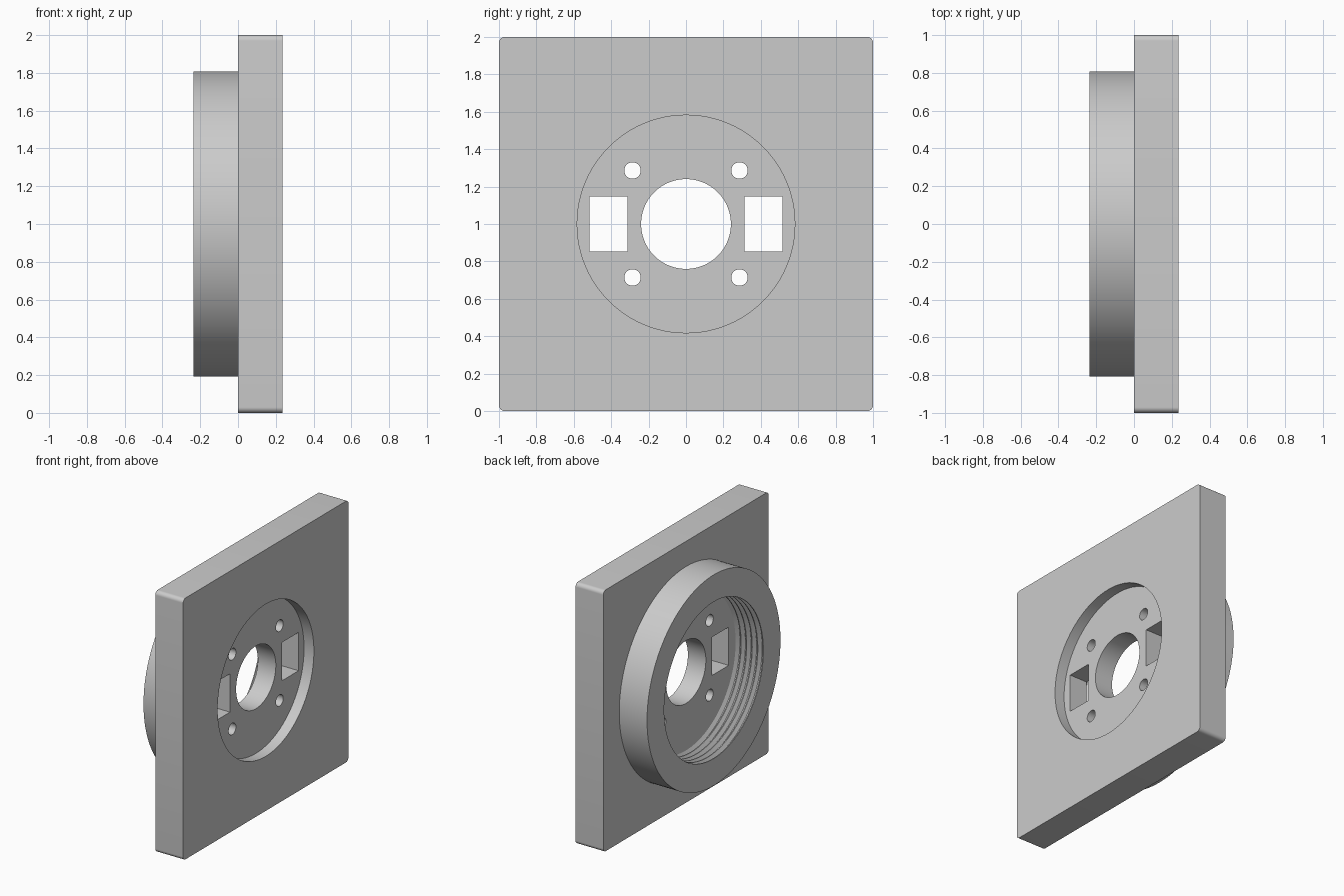
import bpy, bmesh, math

if "Cube" in bpy.data.objects:
    bpy.data.objects.remove(bpy.data.objects["Cube"])

grey = bpy.data.materials.new("light grey")
grey.diffuse_color = (0.6, 0.6, 0.6, 1)
grey.use_nodes = True
grey.node_tree.nodes["Principled BSDF"].inputs["Base Color"].default_value = grey.diffuse_color


def make_object(name, bm):
    bmesh.ops.recalc_face_normals(bm, faces=bm.faces)
    mesh = bpy.data.meshes.new(name)
    bm.to_mesh(mesh)
    bm.free()
    mesh.materials.append(grey)
    ob = bpy.data.objects.new(name, mesh)
    bpy.context.collection.objects.link(ob)
    return ob


def prism(name, outline, x0, x1):
    """Extrude a (y, z) outline along x."""
    bm = bmesh.new()
    face = bm.faces.new([bm.verts.new((x0, y, z)) for y, z in outline])
    ext = bmesh.ops.extrude_face_region(bm, geom=[face])
    moved = [v for v in ext["geom"] if isinstance(v, bmesh.types.BMVert)]
    bmesh.ops.translate(bm, verts=moved, vec=(x1 - x0, 0, 0))
    return make_object(name, bm)


def circle(r, y=0, z=1, n=96):
    return [(y + r * math.cos(2 * math.pi * i / n),
             z + r * math.sin(2 * math.pi * i / n)) for i in range(n)]


def rectangle(y, z, w, h, r=0, steps=8):
    """Rectangle with optional rounded corners."""
    pts = []
    for k, (sy, sz) in enumerate([(1, 1), (-1, 1), (-1, -1), (1, -1)]):
        cy, cz = y + sy * (w / 2 - r), z + sz * (h / 2 - r)
        for i in range(steps + 1 if r else 1):
            a = math.pi / 2 * (k + i / steps)
            pts.append((cy + r * math.cos(a), cz + r * math.sin(a)))
    return pts


def shade(ob):
    bpy.ops.object.select_all(action="DESELECT")
    ob.select_set(True)
    bpy.context.view_layer.objects.active = ob
    bpy.ops.object.shade_smooth_by_angle(angle=math.radians(25))


# Square plate with rounded corners
T = 0.235
plate = prism("plate", rectangle(0, 1, 2, 2, 0.03), 0, T)

# Round recess, centre bore, side windows and screw holes
cutters = [prism("recess_cutter", circle(0.582), 0.152, 0.4),
           prism("bore_cutter", circle(0.24), -0.2, 0.4)]
for sy in (-1, 1):
    cutters.append(prism("window_cutter", rectangle(sy * 0.415, 1, 0.202, 0.293), -0.2, 0.4))
    for sz in (-1, 1):
        cutters.append(prism("screw_cutter", circle(0.044, sy * 0.286, 1 + sz * 0.286, 32), -0.2, 0.4))

bpy.context.view_layer.objects.active = plate
for c in cutters:
    mod = plate.modifiers.new("cut", "BOOLEAN")
    mod.operation, mod.solver, mod.object = "DIFFERENCE", "EXACT", c
    bpy.ops.object.modifier_apply(modifier=mod.name)
    bpy.data.objects.remove(c, do_unlink=True)
shade(plate)

# Collar with internal thread, lathed around x
OUTER, MINOR, MAJOR, TURNS = 0.807, 0.6, 0.628, 5
pitch = T / TURNS
profile = [(0, OUTER), (-T, OUTER)]
for k in range(TURNS):
    x = -T + k * pitch
    profile += [(x, MINOR), (x + 0.15 * pitch, MINOR),
                (x + 0.5 * pitch, MAJOR), (x + 0.65 * pitch, MAJOR)]
profile.append((0, MINOR))
bm = bmesh.new()
verts = [bm.verts.new((x, 0, r)) for x, r in profile]
edges = [bm.edges.new(pair) for pair in zip(verts, verts[1:])]
bmesh.ops.spin(bm, geom=verts + edges, cent=(0, 0, 0), axis=(1, 0, 0),
               angle=2 * math.pi, steps=128, use_merge=True)
bmesh.ops.remove_doubles(bm, verts=bm.verts, dist=1e-5)
bmesh.ops.translate(bm, verts=bm.verts, vec=(0, 0, 1))
collar = make_object("threaded_collar", bm)
shade(collar)
